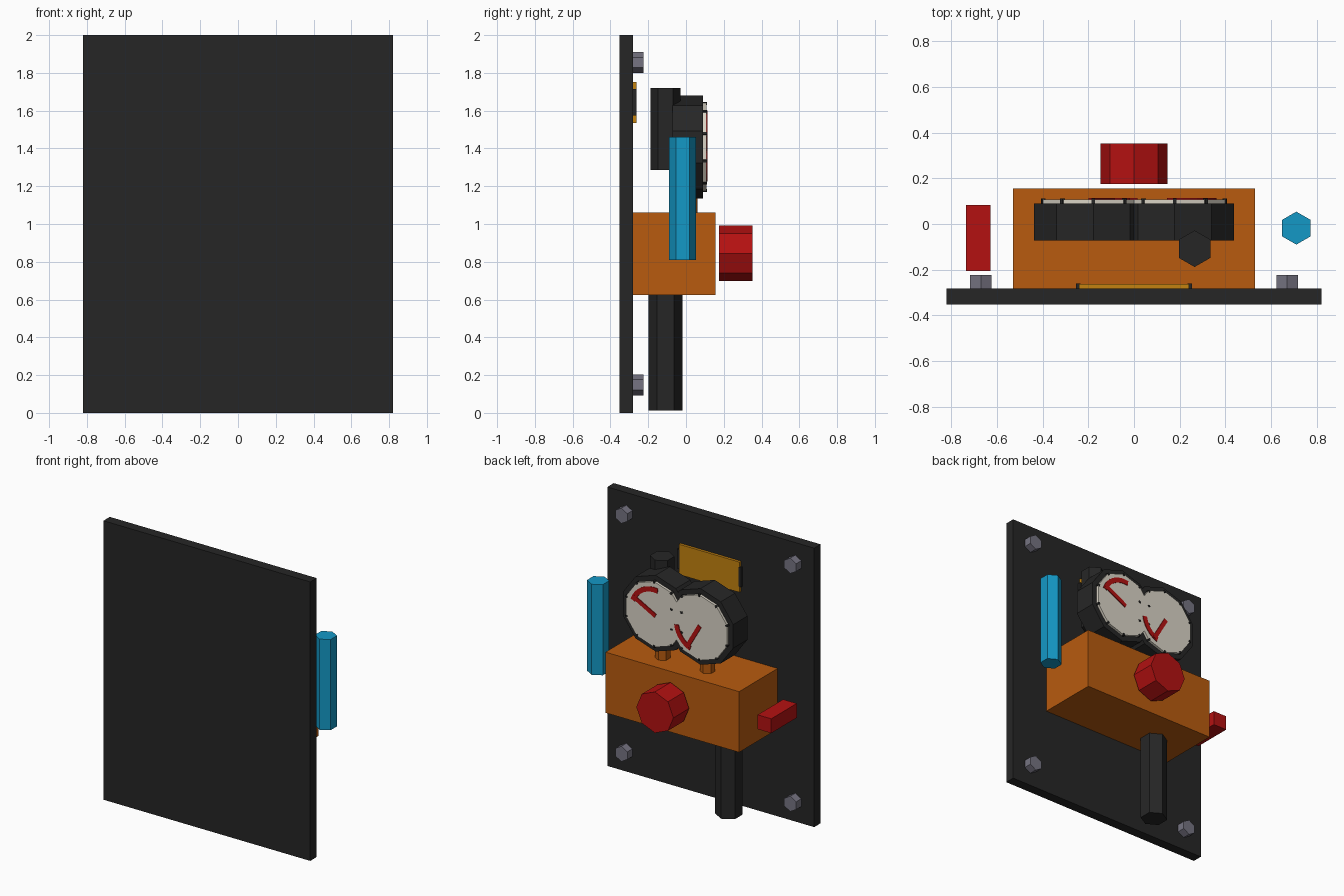
import bpy, bmesh, math

if "Cube" in bpy.data.objects:
    bpy.data.objects.remove(bpy.data.objects["Cube"])


def material(name, srgb):
    m = bpy.data.materials.new(name)
    lin = [((c / 255 + 0.055) / 1.055) ** 2.4 if c > 10 else c / 255 / 12.92 for c in srgb]
    m.diffuse_color = (*lin, 1)
    m.use_nodes = True
    m.node_tree.nodes["Principled BSDF"].inputs["Base Color"].default_value = m.diffuse_color
    return m


charcoal = material("charcoal", (38, 38, 38))
orange = material("orange", (184, 91, 15))
red = material("red", (180, 17, 17))
blue = material("blue", (20, 152, 198))
cream = material("cream", (218, 212, 198))
gold = material("gold", (196, 130, 16))
steel = material("steel", (118, 116, 130))


def extrude(name, mat, pts, a, b, axis):
    """Extrude a 2D outline from a to b along y (outline in xz) or z (outline in xy)."""
    place = (lambda u, v, t: (u, t, v)) if axis == "y" else (lambda u, v, t: (u, v, t))
    bm = bmesh.new()
    lo = [bm.verts.new(place(u, v, a)) for u, v in pts]
    hi = [bm.verts.new(place(u, v, b)) for u, v in pts]
    bm.faces.new(lo)
    bm.faces.new(hi)
    n = len(pts)
    for i in range(n):
        j = (i + 1) % n
        bm.faces.new((lo[i], lo[j], hi[j], hi[i]))
    bmesh.ops.recalc_face_normals(bm, faces=bm.faces)
    me = bpy.data.meshes.new(name)
    bm.to_mesh(me)
    bm.free()
    me.materials.append(mat)
    ob = bpy.data.objects.new(name, me)
    bpy.context.collection.objects.link(ob)
    return ob


def box(name, mat, x0, x1, y0, y1, z0, z1):
    return extrude(name, mat, [(x0, y0), (x1, y0), (x1, y1), (x0, y1)], z0, z1, "z")


def ngon(cu, cv, r, n):
    # regular outline with a corner pointing along +v
    return [(cu + r * math.sin(2 * math.pi * i / n), cv + r * math.cos(2 * math.pi * i / n))
            for i in range(n)]


def polar(cx, cz, r, deg):
    return (cx + r * math.cos(math.radians(deg)), cz + r * math.sin(math.radians(deg)))


def bar(cx, cz, deg, r0, r1, w):
    # rectangle lying along a radius
    dx, dz = math.cos(math.radians(deg)), math.sin(math.radians(deg))
    return [(cx + dx * r - dz * s, cz + dz * r + dx * s)
            for r, s in ((r0, -w / 2), (r1, -w / 2), (r1, w / 2), (r0, w / 2))]


# Back plate and corner bolts
box("back_plate", charcoal, -0.82, 0.82, -0.353, -0.281, 0, 2)
for x in (-0.67, 0.67):
    for z in (0.148, 1.855):
        extrude("corner_bolt", steel, ngon(x, z, 0.055, 6), -0.281, -0.224, "y")

# Name plate with dark end strips
box("name_plate", gold, -0.24, 0.24, -0.281, -0.262, 1.535, 1.752)
for s in (-1, 1):
    box("plate_end_strip", charcoal, s * 0.235, s * 0.253, -0.281, -0.261, 1.575, 1.715)

# Valve body, front knob and side lever
box("valve_body", orange, -0.53, 0.53, -0.281, 0.155, 0.625, 1.06)
extrude("front_knob", red, ngon(0, 0.845, 0.147, 8), 0.175, 0.353, "y")
box("side_lever", red, -0.735, -0.627, -0.205, 0.084, 0.79, 0.893)

# Blue cylinder, lower hose and upper hose
extrude("blue_cylinder", blue, ngon(0.71, -0.018, 0.072, 6), 0.81, 1.46, "z")
extrude("lower_hose", charcoal, ngon(-0.265, -0.108, 0.09, 6), 0.012, 0.64, "z")
extrude("upper_hose", charcoal, ngon(0.265, -0.108, 0.08, 6), 1.285, 1.72, "z")

# Twin gauges: centre x, needle angle, arc start and end
CZ = 1.407
for cx, needle, a0, a1 in ((0.178, 28, 20, 100), (-0.178, -60, -68, -8)):
    extrude("gauge_stem", orange, ngon(cx, 0.01, 0.05, 6), 1.05, 1.18, "z")
    extrude("gauge_case", charcoal, ngon(cx, CZ, 0.273, 10), -0.072, 0.09, "y")
    extrude("gauge_dial", cream, ngon(cx, CZ, 0.235, 10), 0.09, 0.108, "y")
    for i in range(10):
        extrude("dial_tick", charcoal, bar(cx, CZ, 90 + 36 * i, 0.222, 0.238, 0.014),
                0.09, 0.111, "y")
    extrude("needle", red, bar(cx, CZ, needle, -0.015, 0.185, 0.03), 0.106, 0.114, "y")
    steps = [a0 + (a1 - a0) * i / 8 for i in range(9)]
    arc = [polar(cx, CZ, 0.195, a) for a in steps] + \
          [polar(cx, CZ, 0.16, a) for a in reversed(steps)]
    extrude("danger_arc", red, arc, 0.106, 0.113, "y")
